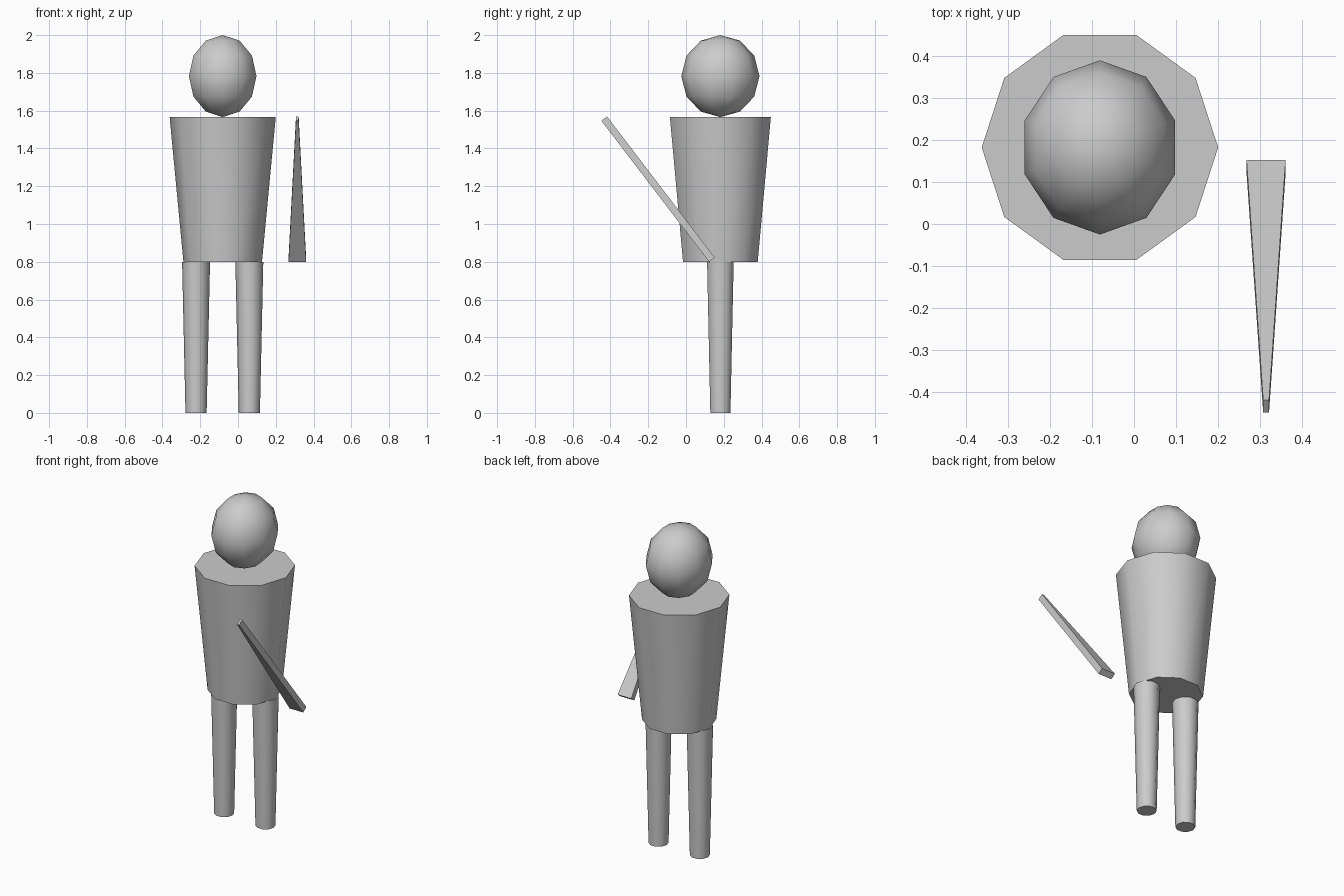
import bpy
import bmesh
import math
from mathutils import Matrix, Vector

default = bpy.data.objects.get("Cube")
if default:
    bpy.data.objects.remove(default, do_unlink=True)

SIDES = 10
CENTRE = Vector((-0.081, 0.182, 0))
HIP, SHOULDER = 0.8, 1.567

GREY = (0.6, 0.6, 0.6, 1)
grey = bpy.data.materials.new("plain grey")
grey.diffuse_color = GREY
grey.use_nodes = True
grey.node_tree.nodes["Principled BSDF"].inputs["Base Color"].default_value = GREY


def add_part(name, bm, smooth=True):
    bmesh.ops.recalc_face_normals(bm, faces=bm.faces)
    mesh = bpy.data.meshes.new(name)
    bm.to_mesh(mesh)
    bm.free()
    mesh.materials.append(grey)
    part = bpy.data.objects.new(name, mesh)
    bpy.context.collection.objects.link(part)
    bpy.ops.object.select_all(action="DESELECT")
    part.select_set(True)
    bpy.context.view_layer.objects.active = part
    if smooth:
        bpy.ops.object.shade_smooth_by_angle(angle=math.radians(40))
    return part


def tapered_cylinder(name, x, bottom, top, r_bottom, r_top):
    bm = bmesh.new()
    rings = []
    for z, r in ((bottom, r_bottom), (top, r_top)):
        angles = [math.tau * i / SIDES for i in range(SIDES)]
        rings.append([bm.verts.new((x + r * math.cos(a), CENTRE.y + r * math.sin(a), z))
                      for a in angles])
        bm.faces.new(rings[-1])
    for i in range(SIDES):
        j = (i + 1) % SIDES
        bm.faces.new((rings[0][i], rings[0][j], rings[1][j], rings[1][i]))
    return add_part(name, bm)


# Torso and legs
tapered_cylinder("torso", CENTRE.x, HIP, SHOULDER, 0.208, 0.281)
for name, side in (("left_leg", 1), ("right_leg", -1)):
    tapered_cylinder(name, CENTRE.x + side * 0.141, 0, HIP, 0.056, 0.074)

# Head: an egg-shaped ball resting on the torso
bm = bmesh.new()
bmesh.ops.create_uvsphere(bm, u_segments=SIDES, v_segments=6, radius=1)
bm.transform(Matrix.Translation(CENTRE + Vector((0, 0, 1.783)))
             @ Matrix.Diagonal((0.188, 0.207, 0.217, 1)))
add_part("head", bm)

# Held blade: a flat bar leaning forward and narrowing to its tip
bm = bmesh.new()
thickness = Vector((0, 0.03, 0.022))
ends = []
for y, z, half in ((0.122, 0.8, 0.0465), (-0.448, 1.547, 0.007)):
    low = Vector((0.314, y, z))
    across = Vector((half, 0, 0))
    corners = (low - across, low + across, low + across + thickness, low - across + thickness)
    ends.append([bm.verts.new(c) for c in corners])
    bm.faces.new(ends[-1])
for i in range(4):
    j = (i + 1) % 4
    bm.faces.new((ends[0][i], ends[0][j], ends[1][j], ends[1][i]))
add_part("blade", bm, smooth=False)
